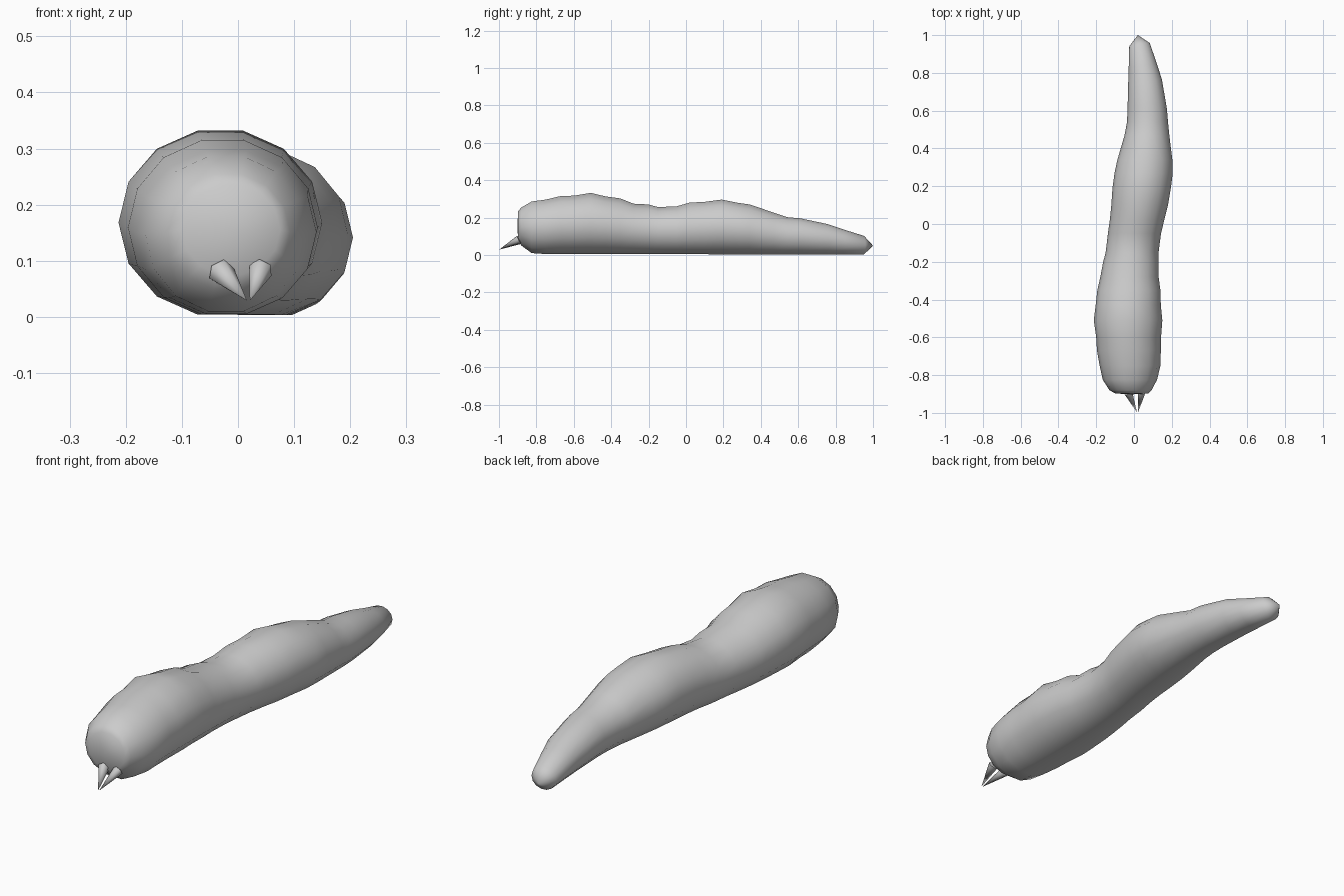
import bpy, bmesh
from math import sin, cos, pi
from mathutils import Vector

SIDES = 14

# Body rings: y, left x, right x, bottom z, top z
RINGS = [
    (-0.897, -0.10, 0.075, 0.075, 0.235), (-0.88, -0.13, 0.093, 0.05, 0.254),
    (-0.825, -0.165, 0.122, 0.01, 0.286), (-0.75, -0.182, 0.14, 0.005, 0.296),
    (-0.67, -0.196, 0.142, 0.004, 0.315), (-0.60, -0.20, 0.143, 0.004, 0.317),
    (-0.51, -0.213, 0.15, 0.004, 0.332), (-0.43, -0.203, 0.142, 0.004, 0.313),
    (-0.35, -0.194, 0.14, 0.004, 0.302), (-0.28, -0.178, 0.13, 0.004, 0.274),
    (-0.20, -0.163, 0.13, 0.004, 0.27), (-0.15, -0.15, 0.13, 0.004, 0.256),
    (-0.05, -0.138, 0.143, 0.004, 0.26), (0.02, -0.128, 0.16, 0.004, 0.28),
    (0.10, -0.12, 0.18, 0.004, 0.284), (0.19, -0.114, 0.195, 0.003, 0.296),
    (0.27, -0.103, 0.205, 0.003, 0.28), (0.34, -0.088, 0.203, 0.003, 0.27),
    (0.47, -0.05, 0.187, 0.003, 0.226), (0.54, -0.037, 0.18, 0.003, 0.202),
    (0.61, -0.034, 0.174, 0.003, 0.196), (0.75, -0.031, 0.148, 0.003, 0.166),
    (0.84, -0.028, 0.12, 0.003, 0.136), (0.95, -0.025, 0.083, 0.003, 0.102),
]


def finish(name, bm):
    bmesh.ops.recalc_face_normals(bm, faces=bm.faces)
    for f in bm.faces:
        f.smooth = True
    mesh = bpy.data.meshes.new(name)
    bm.to_mesh(mesh)
    bm.free()
    obj = bpy.data.objects.new(name, mesh)
    bpy.context.collection.objects.link(obj)
    return obj


def fan(bm, ring, tip):
    v = bm.verts.new(tip)
    for i in range(len(ring)):
        bm.faces.new((ring[i], ring[(i + 1) % len(ring)], v))


# Body: lofted rings with flat top and bottom facets
bm = bmesh.new()
loops = []
for y, left, right, low, high in RINGS:
    cx, rx = (left + right) / 2, (right - left) / 2
    cz, rz = (low + high) / 2, (high - low) / 2 / cos(pi / SIDES)
    lean = 0.16 if y > 0.7 else 0
    loops.append([bm.verts.new((cx + rx * cos(a), y + lean * rx * cos(a), cz + rz * sin(a)))
                  for a in (2 * pi * i / SIDES for i in range(SIDES))])
for a, b in zip(loops, loops[1:]):
    for i in range(SIDES):
        j = (i + 1) % SIDES
        bm.faces.new((a[i], a[j], b[j], b[i]))
fan(bm, loops[0], (-0.012, -0.902, 0.155))   # blunt head
fan(bm, loops[-1], (0.02, 1.0, 0.05))        # tail tip
finish("body", bm)


# Mandibles: two slim cones meeting at the tip
def mandible(name, base, tip, radius):
    base, tip = Vector(base), Vector(tip)
    axis = tip - base
    bm = bmesh.new()
    bmesh.ops.create_cone(bm, cap_ends=True, segments=6, radius1=radius, radius2=0,
                          depth=axis.length)
    bm.transform(axis.to_track_quat('Z', 'Y').to_matrix().to_4x4())
    bmesh.ops.translate(bm, verts=bm.verts, vec=(base + tip) / 2)
    obj = finish(name, bm)
    obj.data.set_sharp_from_angle(angle=1.2)


mandible("left_mandible", (-0.03, -0.893, 0.08), (0.016, -0.998, 0.029), 0.024)
mandible("right_mandible", (0.04, -0.893, 0.083), (0.021, -0.998, 0.029), 0.022)
